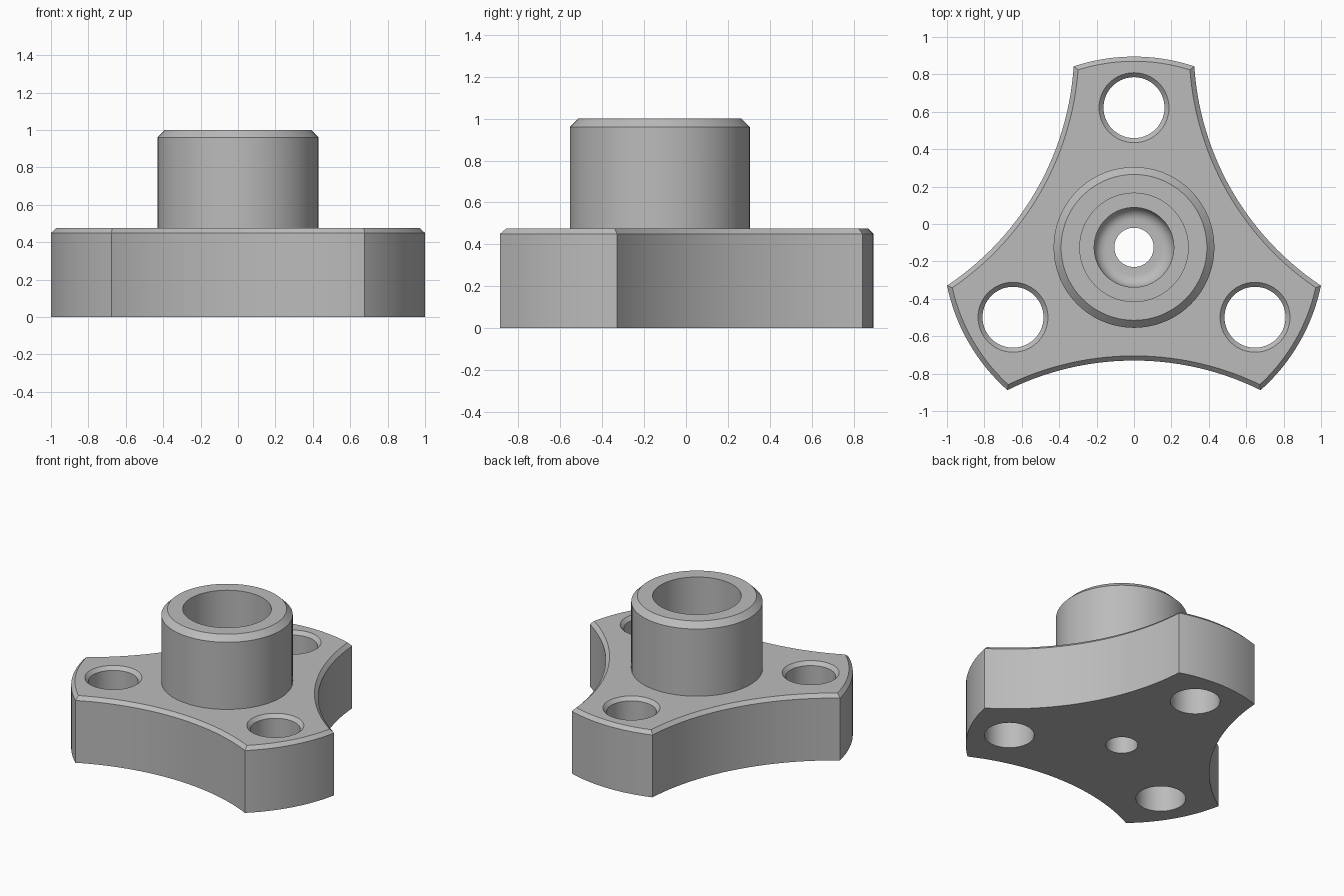
import bpy
import bmesh
from math import sin, cos, acos, pi, radians

if "Cube" in bpy.data.objects:
    bpy.data.objects.remove(bpy.data.objects["Cube"], do_unlink=True)

CY = -0.125            # axis of the hub
TIP_R = 1.02           # arc at the arm ends
SCOOP_R, SCOOP_D = 1.526, 2.131   # concave sides: radius and centre distance
BASE_H, BEVEL = 0.475, 0.025

grey = bpy.data.materials.new("grey_metal")
grey.use_nodes = True
grey.diffuse_color = (0.5, 0.5, 0.5, 1)
grey.node_tree.nodes["Principled BSDF"].inputs["Base Color"].default_value = (0.5, 0.5, 0.5, 1)


def loft(name, rings):
    """Solid skinned through equal-length rings, capped at both ends."""
    bm = bmesh.new()
    loops = [[bm.verts.new(p) for p in ring] for ring in rings]
    n = len(loops[0])
    for a, b in zip(loops, loops[1:]):
        for i in range(n):
            j = (i + 1) % n
            bm.faces.new((a[i], a[j], b[j], b[i]))
    bm.faces.new(loops[0][::-1])
    bm.faces.new(loops[-1])
    bmesh.ops.recalc_face_normals(bm, faces=bm.faces)
    mesh = bpy.data.meshes.new(name)
    bm.to_mesh(mesh)
    bm.free()
    mesh.materials.append(grey)
    obj = bpy.data.objects.new(name, mesh)
    bpy.context.collection.objects.link(obj)
    return obj


def turned(name, x, y, profile, n=72):
    """Turned solid from (radius, z) pairs."""
    return loft(name, [[(x + r * cos(2 * pi * i / n), y + r * sin(2 * pi * i / n), z)
                        for i in range(n)] for r, z in profile])


def outline(inset, z, n=28):
    """Three convex arm ends joined by three concave sides."""
    R, r = TIP_R - inset, SCOOP_R + inset
    a = acos((SCOOP_D ** 2 + R ** 2 - r ** 2) / (2 * SCOOP_D * R))
    b = acos((SCOOP_D ** 2 + r ** 2 - R ** 2) / (2 * SCOOP_D * r))
    tip = pi / 3 - a
    pts = []
    for k in range(3):
        arm = pi / 2 + k * 2 * pi / 3
        side = arm + pi / 3
        for i in range(n):
            t = arm - tip + 2 * tip * i / n
            pts.append((R * cos(t), CY + R * sin(t), z))
        for i in range(n):
            t = side + pi + b - 2 * b * i / n
            pts.append((SCOOP_D * cos(side) + r * cos(t),
                        CY + SCOOP_D * sin(side) + r * sin(t), z))
    return pts


def combine(target, other, operation):
    mod = target.modifiers.new(operation.lower(), 'BOOLEAN')
    mod.operation, mod.object, mod.solver = operation, other, 'EXACT'
    bpy.context.view_layer.objects.active = target
    bpy.ops.object.modifier_apply(modifier=mod.name)
    bpy.data.objects.remove(other, do_unlink=True)


# Three-armed base with a bevelled top edge
knob = loft("three_arm_knob", [outline(0, 0), outline(0, BASE_H - BEVEL),
                               outline(BEVEL, BASE_H)])

# Raised hub with a bevelled rim
hub = turned("hub", 0, CY, [(0.43, 0.2), (0.43, 0.96), (0.39, 1.0)])
combine(knob, hub, 'UNION')

# Stepped bore with a rounded floor and a through hole
fillet = [(0.147 + 0.066 * sin(t), 0.306 - 0.066 * cos(t))
          for t in (radians(15 * i) for i in range(7))]
bore = turned("bore_cutter", 0, CY, [(0.105, -0.1), (0.105, 0.24)] + fillet
              + [(0.213, 0.45), (0.29, 0.45), (0.29, 1.1)])
combine(knob, bore, 'DIFFERENCE')

# Countersunk hole in each arm
for k in range(3):
    t = pi / 2 + k * 2 * pi / 3
    cutter = turned("arm_hole_cutter", 0.747 * cos(t), CY + 0.747 * sin(t),
                    [(0.163, -0.1), (0.163, BASE_H - BEVEL), (0.187, BASE_H), (0.187, 0.6)], 56)
    combine(knob, cutter, 'DIFFERENCE')

# Smooth curved walls, sharp edges
bpy.ops.object.select_all(action='DESELECT')
knob.select_set(True)
bpy.context.view_layer.objects.active = knob
bpy.ops.object.shade_smooth_by_angle(angle=radians(25))
